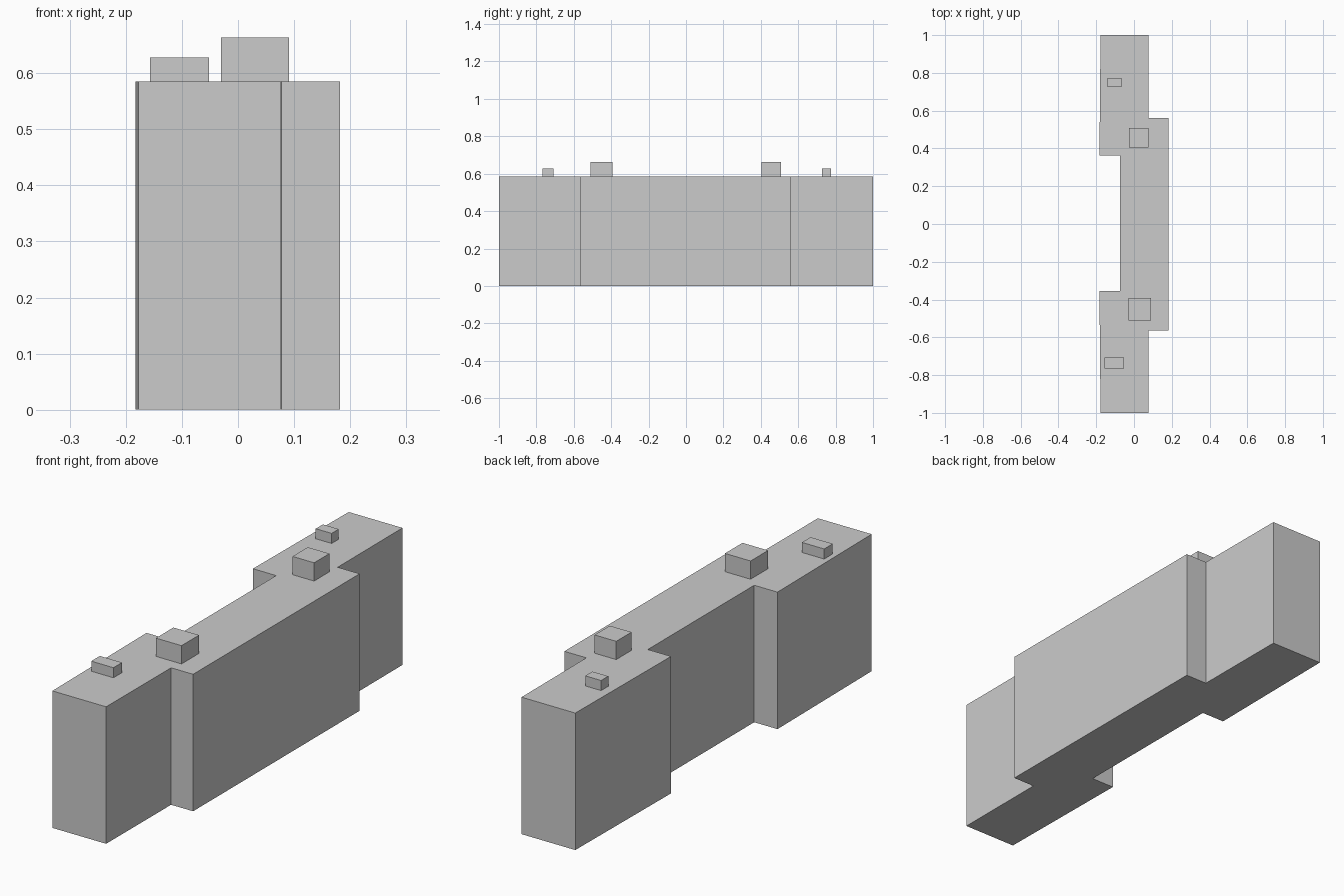
import bpy, bmesh

if "Cube" in bpy.data.objects:
    bpy.data.objects.remove(bpy.data.objects["Cube"])


def prism(name, outline, z0, z1):
    """Extrude a plan outline (counter-clockwise) from z0 up to z1."""
    bm = bmesh.new()
    base = bm.faces.new([bm.verts.new((x, y, z0)) for x, y in outline])
    top = bmesh.ops.extrude_face_region(bm, geom=[base], use_keep_orig=True)
    verts = [g for g in top["geom"] if isinstance(g, bmesh.types.BMVert)]
    bmesh.ops.translate(bm, verts=verts, vec=(0, 0, z1 - z0))
    bmesh.ops.recalc_face_normals(bm, faces=bm.faces)
    mesh = bpy.data.meshes.new(name)
    bm.to_mesh(mesh)
    bm.free()
    obj = bpy.data.objects.new(name, mesh)
    bpy.context.collection.objects.link(obj)
    return obj


ROOF = 0.585

# Building block: long slab with set-back ends and a recessed rear middle
prism("building_block", [
    (-0.177, -1.0), (0.077, -1.0), (0.078, -0.563), (0.182, -0.563),
    (0.182, 0.561), (0.078, 0.561), (0.077, 1.0), (-0.177, 1.0),
    (-0.183, 0.362), (-0.073, 0.362), (-0.073, -0.356), (-0.183, -0.356),
], 0.0, ROOF)

# Rooftop housings: x0, x1, y0, y1, top height
housings = {
    "front_small_housing": (-0.157, -0.052, -0.766, -0.708, 0.628),
    "front_large_housing": (-0.030, 0.091, -0.511, -0.393, 0.663),
    "back_large_housing": (-0.026, 0.076, 0.405, 0.508, 0.663),
    "back_small_housing": (-0.141, -0.066, 0.726, 0.774, 0.628),
}
for name, (x0, x1, y0, y1, top) in housings.items():
    prism(name, [(x0, y0), (x1, y0), (x1, y1), (x0, y1)], ROOF, top)
